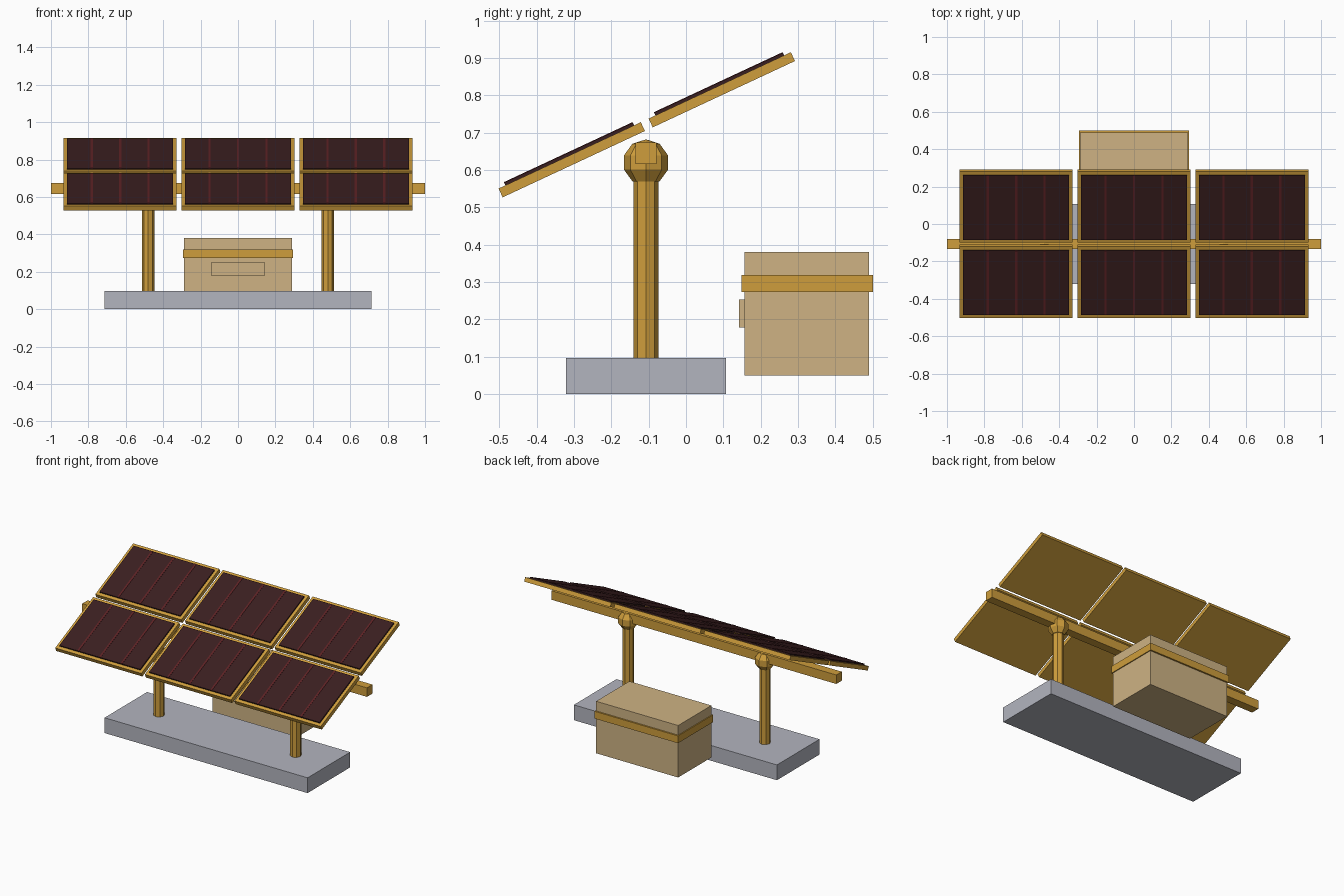
import bpy
import math
from mathutils import Matrix, Vector

cube = bpy.data.objects.get("Cube")
if cube:
    bpy.data.objects.remove(cube, do_unlink=True)


def material(name, rgb):
    mat = bpy.data.materials.new(name)
    mat.use_nodes = True
    mat.diffuse_color = (*rgb, 1)
    mat.node_tree.nodes["Principled BSDF"].inputs["Base Color"].default_value = (*rgb, 1)
    return mat


GOLD = material("gold metal", (0.62, 0.34, 0.045))
TAN = material("tan casing", (0.62, 0.45, 0.23))
GREY = material("grey concrete", (0.45, 0.46, 0.52))
CELL = material("dark cell", (0.042, 0.013, 0.014))
RED = material("red strip", (0.11, 0.016, 0.018))


def finish(name, mat):
    obj = bpy.context.object
    obj.name = name
    obj.data.materials.append(mat)
    return obj


def box(name, mat, size, centre, frame=Matrix()):
    bpy.ops.mesh.primitive_cube_add(size=1)
    obj = finish(name, mat)
    obj.data.transform(Matrix.Diagonal((*size, 1)))
    obj.matrix_world = frame @ Matrix.Translation(centre)
    return obj


# Concrete base
box("base_slab", GREY, (1.426, 0.427, 0.097), (0, -0.107, 0.0485))

# Posts with faceted ball joints, and the long beam across them
for side, x in (("right", -0.48), ("left", 0.48)):
    bpy.ops.mesh.primitive_cylinder_add(vertices=8, radius=0.033, depth=0.523,
                                        location=(x, -0.107, 0.3585))
    finish(side + "_post", GOLD)
    bpy.ops.mesh.primitive_uv_sphere_add(segments=8, ring_count=5, radius=0.062,
                                         location=(x, -0.107, 0.62))
    finish(side + "_ball_joint", GOLD)
box("cross_beam", GOLD, (2, 0.055, 0.057), (0, -0.107, 0.645))

# Tilted array of panels: frame tray, raised cell sheet, thin strips
array = Matrix.Translation((0, -0.105, 0.721)) @ Matrix.Rotation(math.radians(25), 4, "X")
for row, y in (("lower", -0.2215), ("upper", 0.2215)):
    for column, x in (("right", -0.63), ("middle", 0), ("left", 0.63)):
        label = row + "_" + column
        box(label + "_frame", GOLD, (0.605, 0.42, 0.026), (x, y, 0), array)
        box(label + "_cells", CELL, (0.567, 0.38, 0.009), (x, y, 0.0165), array)
        for i in (-1, 0, 1):
            box(label + "_strip", RED, (0.012, 0.38, 0.003),
                (x + i * 0.152, y, 0.021), array)

# Equipment cabinet with trim band and front plate
box("cabinet", TAN, (0.576, 0.333, 0.33), (0, 0.3235, 0.215))
box("cabinet_band", GOLD, (0.588, 0.352, 0.046), (0, 0.324, 0.296))
box("cabinet_plate", TAN, (0.285, 0.02, 0.075), (0, 0.152, 0.2155))
